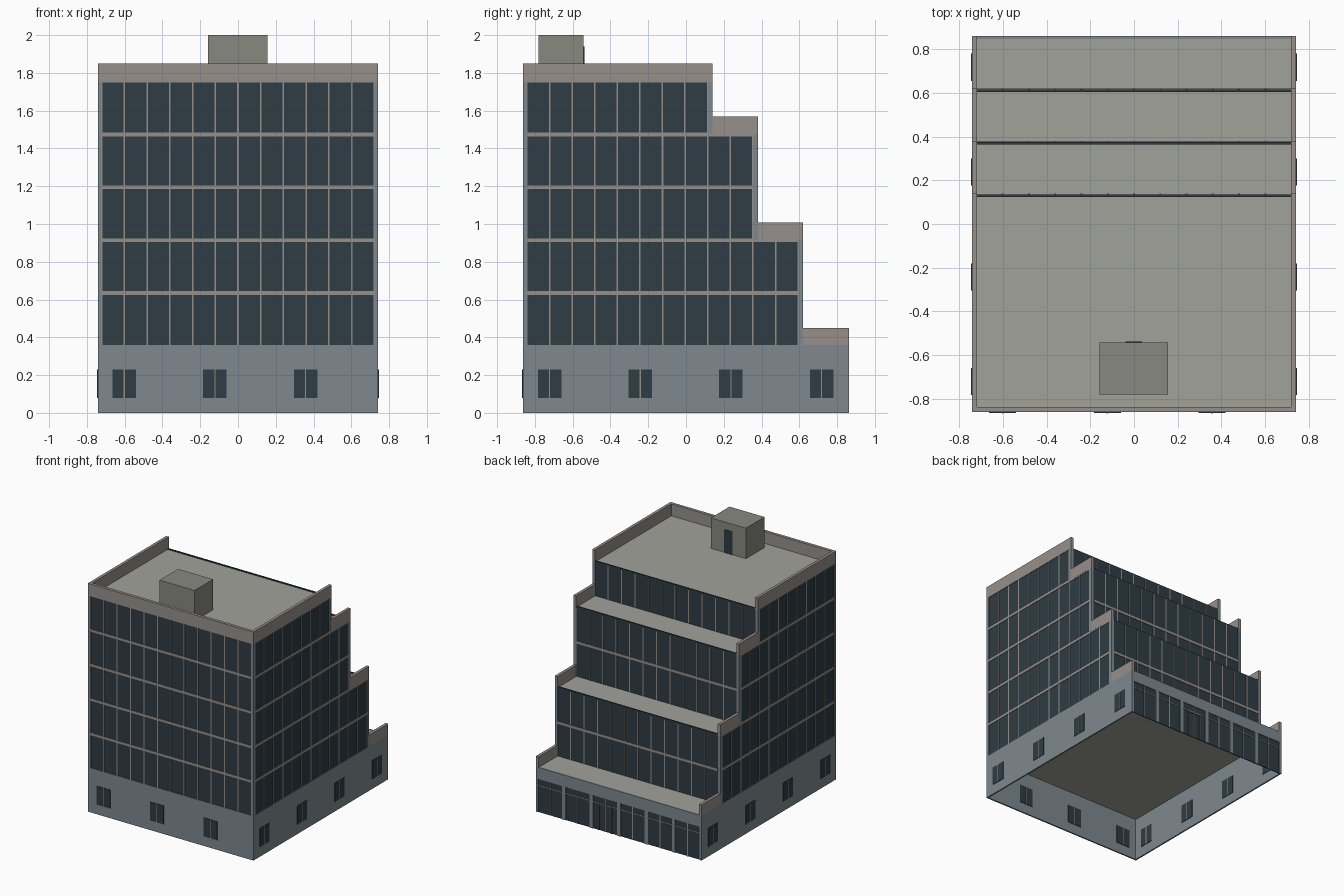
import bpy, bmesh
from mathutils import Matrix, Vector

if "Cube" in bpy.data.objects:
    bpy.data.objects.remove(bpy.data.objects["Cube"])

X, YF, YB = 0.742, -0.862, 0.862      # footprint
T = 0.024                             # corner and parapet thickness
G = 0.36                              # ground floor height


def material(name, r, g, b):
    m = bpy.data.materials.new(name)
    m.diffuse_color = (r, g, b, 1)
    m.use_nodes = True
    m.node_tree.nodes["Principled BSDF"].inputs["Base Color"].default_value = m.diffuse_color
    return m


WALL = material("blue_grey_wall", 0.21, 0.25, 0.28)
GLASS = material("dark_glass", 0.028, 0.045, 0.058)
TRIM = material("warm_trim", 0.31, 0.28, 0.26)
ROOF = material("roof_grey", 0.36, 0.36, 0.33)
HUT = material("hut_grey", 0.25, 0.25, 0.22)
FRAME = material("door_frame", 0.10, 0.07, 0.06)


def boxes(name, mat, items):
    """One object made of boxes given as (x0, x1, y0, y1, z0, z1)."""
    bm = bmesh.new()
    for x0, x1, y0, y1, z0, z1 in items:
        c = Vector(((x0 + x1) / 2, (y0 + y1) / 2, (z0 + z1) / 2))
        m = Matrix.Translation(c) @ Matrix.Diagonal((x1 - x0, y1 - y0, z1 - z0, 1))
        bmesh.ops.create_cube(bm, size=1, matrix=m)
    me = bpy.data.meshes.new(name)
    bm.to_mesh(me)
    bm.free()
    me.materials.append(mat)
    ob = bpy.data.objects.new(name, me)
    bpy.context.collection.objects.link(ob)
    return ob


def both(b):
    """A box and its mirror image across x = 0."""
    return [b, (-b[1], -b[0]) + tuple(b[2:])]


# Ground floor: hollow walls, open underneath
W = 0.012
walls = both((X - W, X, YF, YB, 0, G)) + [(-X + W, X - W, YF, YF + W, 0, G)]
walls.append((-X + W, X - W, YB - 0.015, YB, 0.27, G + 0.004))
bays = [-0.615 + 0.246 * i for i in range(6)]
edges = [-X + W] + [v for c in bays for v in (c - 0.108, c + 0.108)] + [X - W]
for a, b in zip(edges[::2], edges[1::2]):
    walls.append((a, b, YB - 0.015, YB, 0, 0.27))
boxes("ground_walls", WALL, walls)

# Shopfront along the back
boxes("shop_glass", GLASS, [(c - 0.108, c + 0.108, YB - 0.012, YB - 0.006, 0, 0.27) for c in bays])
bars, door = [], []
for i, c in enumerate(bays):
    parts = [(c - 0.108, c + 0.108, YB - 0.013, YB - 0.002, 0.215, 0.221),
             (c - 0.003, c + 0.003, YB - 0.013, YB - 0.002, 0, 0.27)]
    bars += parts
    if i == 3:
        for x in (-0.06, 0.052):
            door.append((c + x, c + x + 0.008, YB - 0.013, YB, 0, 0.215))
        door.append((c - 0.06, c + 0.06, YB - 0.013, YB, 0.205, 0.215))
boxes("shop_bars", TRIM, bars)
boxes("shop_door_frame", FRAME, door)

# Small paired windows on the front and sides
win, split = [], []
P = 0.004
for c in (-0.602, -0.122, 0.358):
    win.append((c - 0.062, c + 0.062, YF - P, YF + W + P, 0.08, 0.23))
    split.append((c - 0.003, c + 0.003, YF - P - 0.001, YF + W + P + 0.001, 0.08, 0.23))
for c in (-0.722, -0.242, 0.238, 0.718):
    win += both((X - W - P, X + P, c - 0.062, c + 0.062, 0.08, 0.23))
    split += both((X - W - P - 0.001, X + P + 0.001, c - 0.003, c + 0.003, 0.08, 0.23))
boxes("small_windows", GLASS, win)
boxes("small_window_bars", TRIM, split)

# Stepped upper tiers: bottom, top, back edge, number of side bays
tiers = [(G, 0.914, 0.62, 12), (0.914, 1.474, 0.38, 10), (1.474, 1.75, 0.14, 8)]
I = 0.004
glass, posts, bars, roofs, lips = [], [], [], [], []
roofs.append((-X + W, X - W, YF + W, YB - 0.015, G - 0.01, G + 0.003))
for z0, z1, yb, n in tiers:
    glass.append((-X + I, X - I, YF + I, yb - I, z0, z1))
    # glass lip rising just above the roof edge
    glass.append((-X + T, X - T, yb - 0.016, yb - I, z1 - 0.01, z1 + 0.01))
    for y in (YF, yb - T):
        posts += both((X - T + 0.004, X, y, y + T, z0, z1))
    # mullions on front, back and sides
    for i in range(13):
        x = -0.722 + 1.444 * i / 12
        for y in (YF + 0.001, yb - 0.009):
            bars.append((x - 0.004, x + 0.004, y, y + 0.008, z0, z1))
    y0, y1 = YF + 0.02, yb - 0.026
    for i in range(n + 1):
        y = y0 + (y1 - y0) * i / n
        bars += both((X - 0.009, X - 0.001, y - 0.004, y + 0.004, z0, z1))
    roofs.append((-X + T, X - T, YF + T, yb - 0.016, z1 - 0.01, z1 + 0.003))
# floor bands wrap each storey
for z, yb in ((0.635, 0.62), (0.914, 0.62), (1.194, 0.38), (1.474, 0.38)):
    bars.append((-X + 0.0005, X - 0.0005, YF + 0.0005, YF + 0.01, z - 0.01, z + 0.01))
    bars += both((X - 0.01, X - 0.0005, YF + 0.01, yb - T, z - 0.01, z + 0.01))
    if z in (0.635, 1.194):
        bars.append((-X + T, X - T, yb - 0.01, yb - 0.0005, z - 0.01, z + 0.01))
boxes("tier_glass", GLASS, glass)
boxes("corner_posts", WALL, posts)
boxes("mullions_and_bands", TRIM, bars)
boxes("roof_slabs", ROOF, roofs)

# Parapets: side walls on each terrace, three sides on the main roof
par = []
for y0, y1, z0, z1 in ((0.62, YB, G, 0.45), (0.38, 0.62, 0.914, 1.008),
                       (0.14, 0.38, 1.474, 1.57), (YF, 0.14, 1.75, 1.85)):
    par += both((X - T, X, y0, y1, z0, z1))
par.append((-X + T, X - T, YF, YF + T, 1.75, 1.85))
boxes("parapets", TRIM, par)

# Rooftop stair hut with its door
boxes("roof_hut", HUT, [(-0.158, 0.156, -0.78, -0.542, 1.75, 2.0)])
boxes("roof_hut_door", GLASS, [(-0.038, 0.036, -0.55, -0.538, 1.753, 1.94)])
